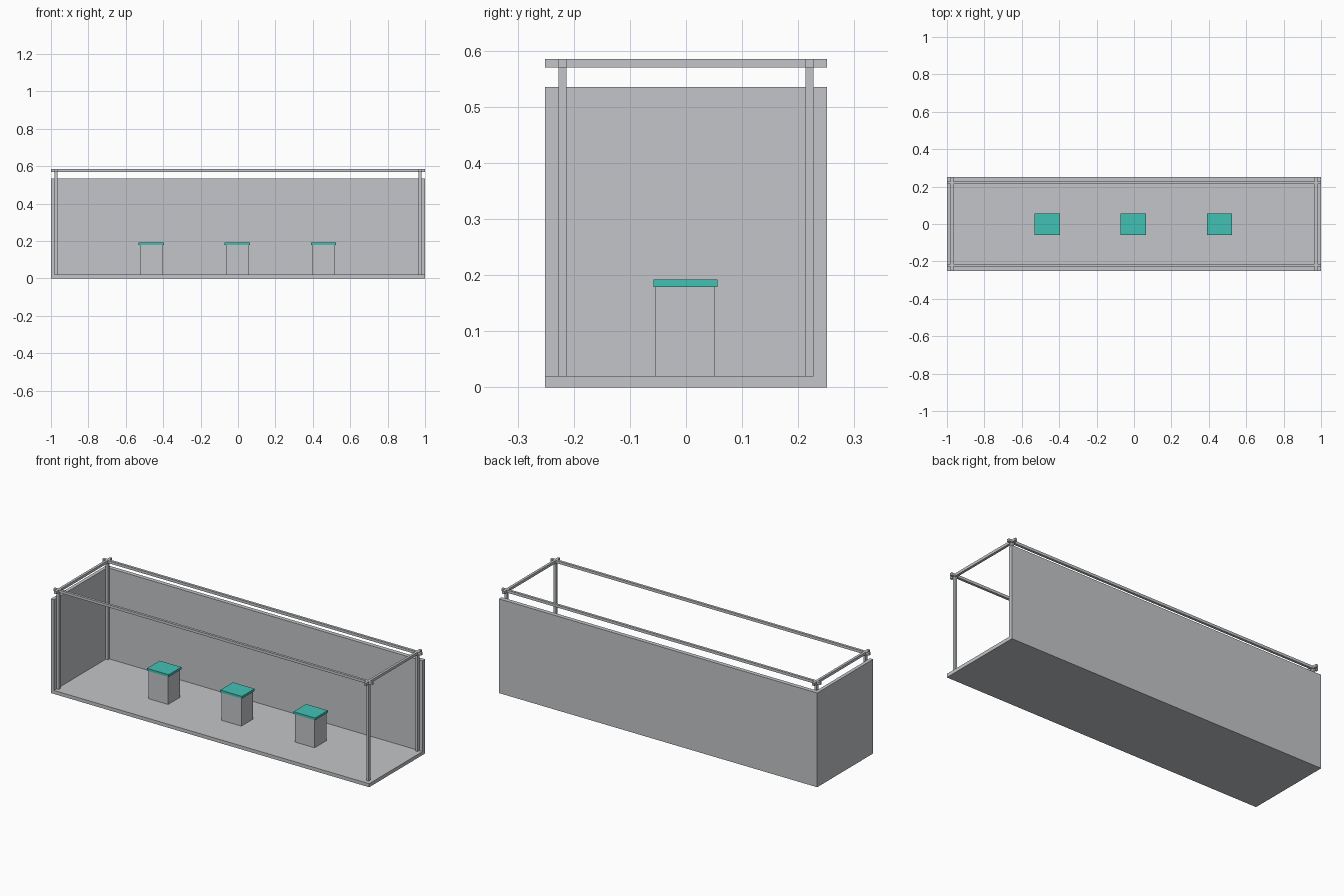
import bpy
import bmesh
from mathutils import Vector

cube = bpy.data.objects.get("Cube")
if cube:
    bpy.data.objects.remove(cube, do_unlink=True)


def make_material(name, color):
    mat = bpy.data.materials.new(name)
    mat.use_nodes = True
    mat.diffuse_color = color
    for node in mat.node_tree.nodes:
        if node.type == 'BSDF_PRINCIPLED':
            node.inputs["Base Color"].default_value = color
    return mat


grey = make_material("light grey", (0.54, 0.56, 0.58, 1))
teal = make_material("teal", (0.055, 0.533, 0.456, 1))


def box(name, low, high, mat):
    """Axis-aligned box between two corners."""
    low, high = Vector(low), Vector(high)
    centre, size = (low + high) / 2, high - low
    bm = bmesh.new()
    bmesh.ops.create_cube(bm, size=1)
    bmesh.ops.scale(bm, vec=size, verts=bm.verts)
    mesh = bpy.data.meshes.new(name)
    bm.to_mesh(mesh)
    bm.free()
    mesh.materials.append(mat)
    obj = bpy.data.objects.new(name, mesh)
    obj.location = centre
    bpy.context.collection.objects.link(obj)
    return obj


X, Y = 1.0, 0.251            # half length and half depth
FLOOR, WALL = 0.02, 0.535    # floor top and wall top
RAIL_LOW, RAIL_TOP = 0.57, 0.585
XI, XO = 0.966, 0.98         # post faces along x
YI, YO = 0.213, 0.227        # post faces along y

# Floor and the two closed sides
box("floor", (-X, -Y, 0), (X, Y, FLOOR), grey)
box("back_wall", (-X, YO, FLOOR), (X, Y, WALL), grey)
box("end_wall", (-X, -Y, FLOOR), (-XO, YO, WALL), grey)


def span(sign, inner, outer):
    return sorted((sign * inner, sign * outer))


# Frame: posts, long rails and cross rails
for ys, depth in ((-1, "front"), (1, "back")):
    y0, y1 = span(ys, YI, YO)
    box(depth + "_rail", (-X, y0, RAIL_LOW), (X, y1, RAIL_TOP), grey)
    for xs, side in ((-1, "right"), (1, "left")):
        x0, x1 = span(xs, XI, XO)
        box(f"{depth}_{side}_post", (x0, y0, FLOOR), (x1, y1, RAIL_LOW), grey)

for xs, side in ((-1, "right"), (1, "left")):
    x0, x1 = span(xs, XI, XO)
    box(side + "_cross_rail", (x0, -Y, RAIL_LOW), (x1, Y, RAIL_TOP), grey)

# Three pedestals with overhanging tops
for i in range(3):
    cx, cy = -0.463 + 0.46 * i, -0.001
    box(f"pedestal_{i + 1}", (cx - 0.062, cy - 0.053, FLOOR),
        (cx + 0.062, cy + 0.053, 0.179), grey)
    box(f"pedestal_top_{i + 1}", (cx - 0.068, cy - 0.057, 0.179),
        (cx + 0.068, cy + 0.057, 0.192), teal)
